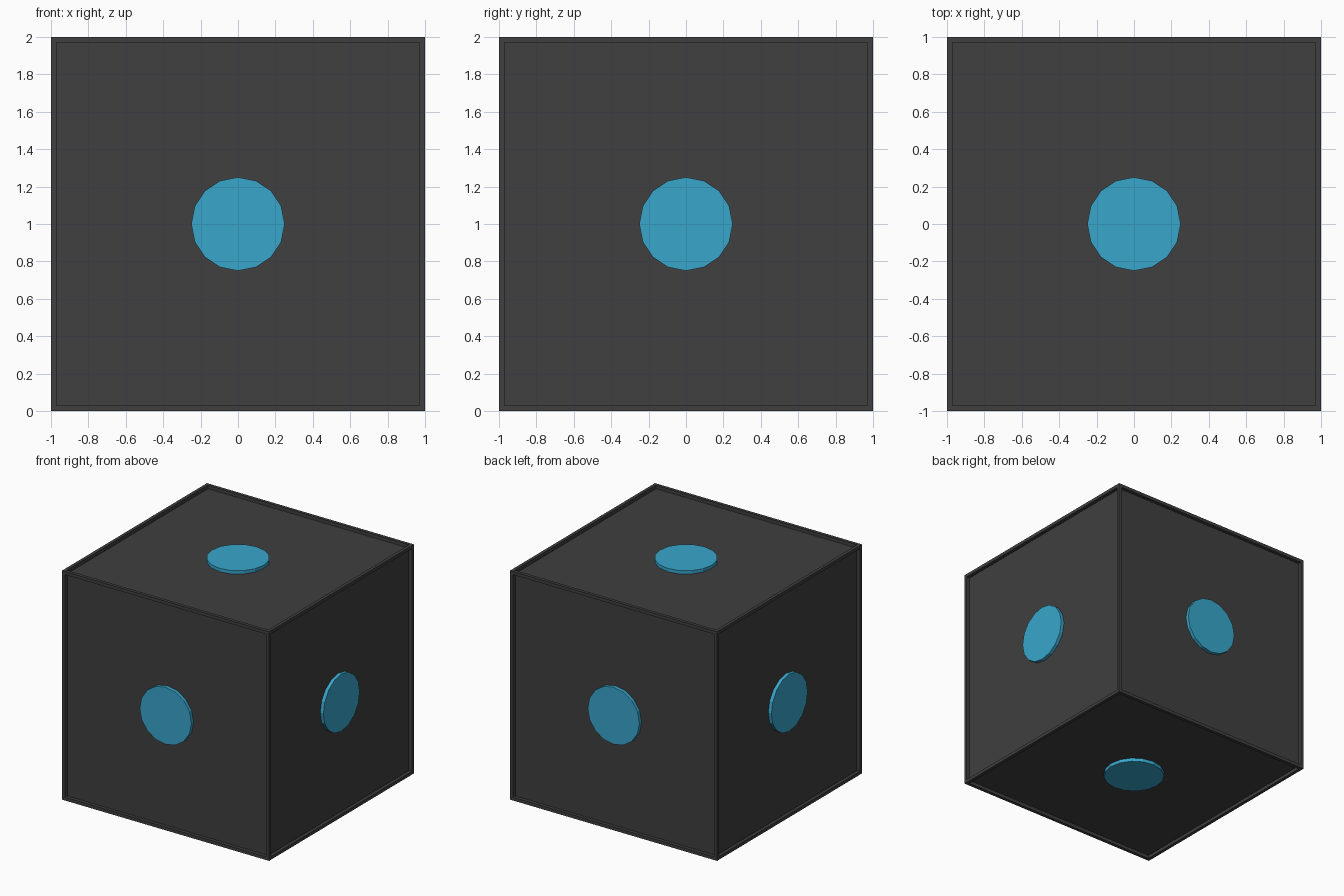
import bpy, bmesh
from mathutils import Vector

if "Cube" in bpy.data.objects:
    bpy.data.objects.remove(bpy.data.objects["Cube"])

RIM, DEPTH, RADIUS = 0.04, 0.03, 0.25
CENTRE = Vector((0, 0, 1))


def material(name, colour):
    mat = bpy.data.materials.new(name)
    mat.diffuse_color = colour
    mat.use_nodes = True
    mat.node_tree.nodes["Principled BSDF"].inputs["Base Color"].default_value = mat.diffuse_color
    return mat


def finish(bm, name, mat):
    mesh = bpy.data.meshes.new(name)
    bm.to_mesh(mesh)
    bm.free()
    mesh.materials.append(mat)
    obj = bpy.data.objects.new(name, mesh)
    bpy.context.collection.objects.link(obj)
    return obj


dark = material("dark_grey", (0.05, 0.05, 0.05, 1))
blue = material("blue", (0.04, 0.38, 0.6, 1))

# Cube body with a sunken panel inside a thin rim on every side
bm = bmesh.new()
bmesh.ops.create_cube(bm, size=2)
panels = list(bm.faces)
bmesh.ops.inset_individual(bm, faces=panels, thickness=RIM)
panels = bmesh.ops.extrude_discrete_faces(bm, faces=panels)["faces"]
for face in panels:
    face.normal_update()
    bmesh.ops.translate(bm, verts=face.verts, vec=face.normal * -DEPTH)
bmesh.ops.recalc_face_normals(bm, faces=bm.faces)
body = finish(bm, "cube_body", dark)
body.location = CENTRE

# Sixteen-sided disc on each panel, flush with the rim
sides = {"front": (0, -1, 0), "back": (0, 1, 0), "right": (1, 0, 0),
         "left": (-1, 0, 0), "top": (0, 0, 1), "bottom": (0, 0, -1)}
for side, direction in sides.items():
    normal = Vector(direction)
    bm = bmesh.new()
    bmesh.ops.create_cone(bm, cap_ends=True, segments=16, radius1=RADIUS,
                          radius2=RADIUS, depth=DEPTH)
    disc = finish(bm, side + "_disc", blue)
    disc.location = CENTRE + normal * (1 - DEPTH / 2)
    disc.rotation_euler = normal.to_track_quat('Z', 'Y').to_euler()
